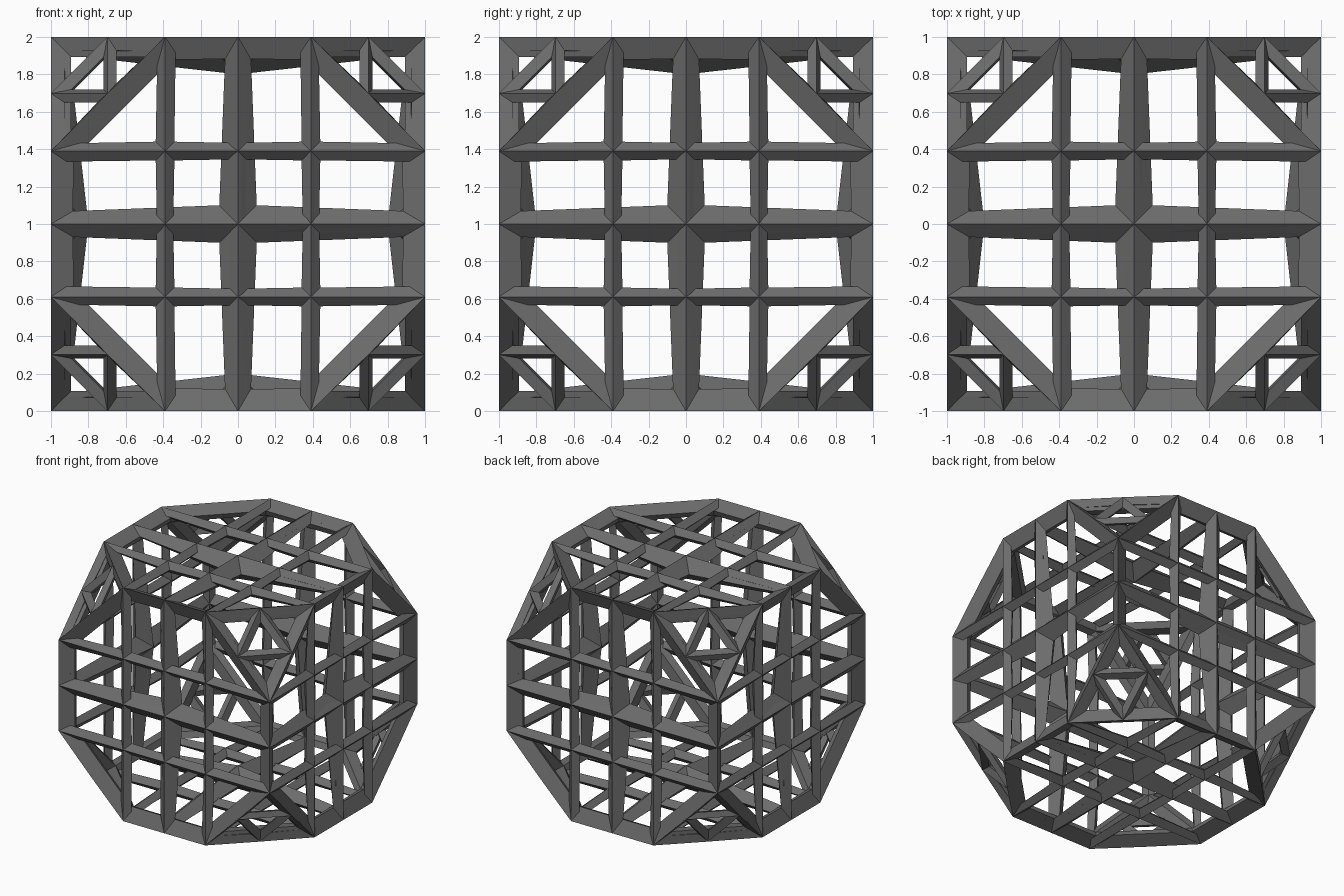
import bpy, bmesh
from mathutils import Vector

if "Cube" in bpy.data.objects:
    bpy.data.objects.remove(bpy.data.objects["Cube"])

A = 0.39                    # half length of the short edges of the truncated cube
M = (1 + A) / 2 + 0.003     # midpoint of the cut-corner edges, just off the straight
T = 0.20                    # strut thickness per unit of edge length

# Patches of one quarter of an octagonal side, as (u, v)
COARSE = [[(0, 0), (1, 0), (1, A), (A, 1), (0, 1)]]
FINE = [[(0, 0), (A, 0), (A, A), (0, A)],
        [(A, 0), (1, 0), (1, A), (A, A)],
        [(0, A), (A, A), (A, 1), (0, 1)],
        [(A, A), (1, A), (M, M), (A, 1)]]

# Patches of one cut corner
P = [Vector((1, 1, A)), Vector((A, 1, 1)), Vector((1, A, 1))]
Q = [Vector((M, 1, M)), Vector((M, M, 1)), Vector((1, M, M))]
FINE_CORNER = [Q] + [[P[i], Q[i], Q[i - 1]] for i in range(3)]

dark = bpy.data.materials.new("dark_grey")
dark.diffuse_color = (0.15, 0.15, 0.15, 1)
dark.use_nodes = True
dark.node_tree.nodes["Principled BSDF"].inputs["Base Color"].default_value = dark.diffuse_color


def lattice(name, quarter, corner):
    """Mirror one octant to the whole shell and turn its edges into struts."""
    octant = list(corner)
    for axis in range(3):
        for poly in quarter:
            pts = []
            for u, v in poly:
                c = [0, 0, 0]
                c[axis], c[(axis + 1) % 3], c[(axis + 2) % 3] = 1, u, v
                pts.append(Vector(c))
            octant.append(pts)
    bm = bmesh.new()
    for sx in (1, -1):
        for sy in (1, -1):
            for sz in (1, -1):
                for pts in octant:
                    vs = [bm.verts.new((p.x * sx, p.y * sy, p.z * sz)) for p in pts]
                    bm.faces.new(vs)
    bmesh.ops.remove_doubles(bm, verts=bm.verts, dist=1e-4)
    bmesh.ops.recalc_face_normals(bm, faces=bm.faces)
    mesh = bpy.data.meshes.new(name)
    bm.to_mesh(mesh)
    bm.free()
    mesh.materials.append(dark)
    ob = bpy.data.objects.new(name, mesh)
    ob.location.z = 1
    bpy.context.collection.objects.link(ob)
    w = ob.modifiers.new("struts", 'WIREFRAME')
    w.thickness = T
    w.offset = -1
    w.use_even_offset = True
    w.use_relative_offset = True
    w.use_replace = True


# Heavy frame: outline of the truncated cube with a cross on every side
lattice("main_frame", COARSE, [P])
# Light lattice: finer grid on the sides and inner triangles on the corners
lattice("fine_lattice", FINE, FINE_CORNER)
